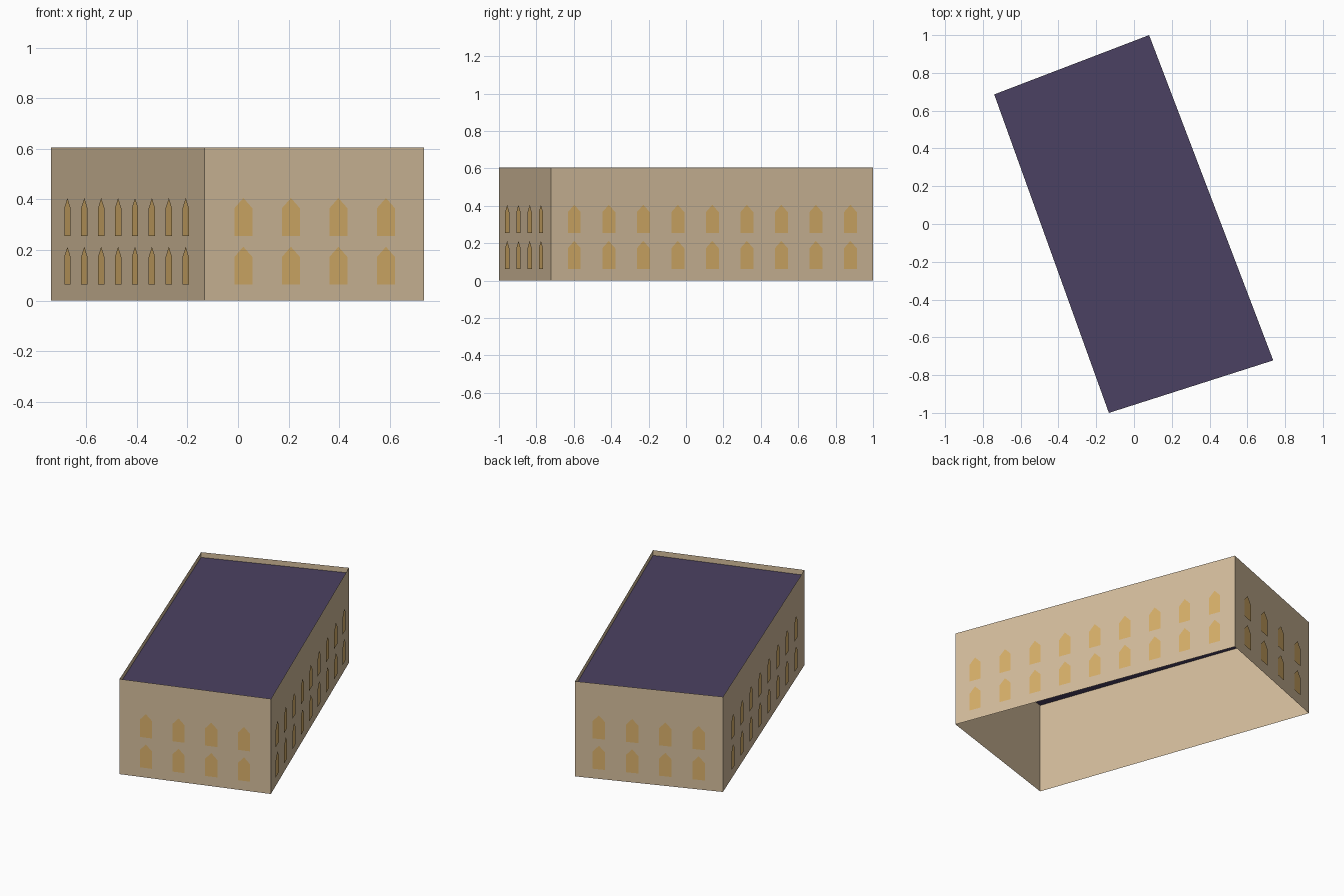
import bpy
from mathutils import Vector

cube = bpy.data.objects.get("Cube")
if cube:
    bpy.data.objects.remove(cube, do_unlink=True)


def material(name, hex_code):
    """Flat material from an sRGB hex code, stored as linear values."""
    srgb = [int(hex_code[i:i + 2], 16) / 255 for i in (0, 2, 4)]
    colour = [((c + 0.055) / 1.055) ** 2.4 for c in srgb] + [1]
    mat = bpy.data.materials.new(name)
    mat.use_nodes = True
    mat.diffuse_color = colour
    mat.node_tree.nodes["Principled BSDF"].inputs["Base Color"].default_value = colour
    return mat


def add_mesh(name, verts, faces, mat):
    mesh = bpy.data.meshes.new(name)
    mesh.from_pydata(verts, [], faces)
    mesh.materials.append(mat)
    obj = bpy.data.objects.new(name, mesh)
    bpy.context.collection.objects.link(obj)
    return obj


plaster = material("sand plaster", "D4BD9C")
slate = material("dark violet roof", "4B4162")
amber = material("amber glass", "D8B06A")

UP = Vector((0, 0, 1))
HEIGHT = 0.605
ROOF_Z = 0.572
PITCH = 0.1975        # spacing between window columns
HALF_WIDTH = 0.037
PANE_OFFSET = 0.005   # panes sit just proud of the wall

# Footprint, counter-clockwise from the front corner
corners = [Vector(p) for p in ((-0.133, -1, 0), (0.737, -0.722, 0),
                               (0.08, 1, 0), (-0.74, 0.686, 0))]
sides = [("front", 4), ("left", 9), ("back", 4), ("right", 8)]

# Pointed window outline: across, up
outline = [(-HALF_WIDTH, 0), (HALF_WIDTH, 0), (HALF_WIDTH, 0.11),
           (0, 0.15), (-HALF_WIDTH, 0.11)]

for i, (side, columns) in enumerate(sides):
    start, end = corners[i], corners[(i + 1) % 4]
    along = (end - start).normalized()
    outward = along.cross(UP)

    # Wall, rising above the roof as a parapet
    add_mesh(side + "_wall",
             [start, end, end + UP * HEIGHT, start + UP * HEIGHT],
             [(0, 1, 2, 3)], plaster)

    # Two storeys of evenly spaced windows
    verts, faces = [], []
    for sill in (0.063, 0.256):
        for col in range(columns):
            shift = (col - (columns - 1) / 2) * PITCH
            base = (start + end) / 2 + along * shift + outward * PANE_OFFSET + UP * sill
            first = len(verts)
            verts += [base + along * u + UP * v for u, v in outline]
            faces.append(range(first, first + len(outline)))
    add_mesh(side + "_windows", verts, faces, amber)

# Flat roof set below the parapet
add_mesh("roof", [c + UP * ROOF_Z for c in corners], [(0, 1, 2, 3)], slate)
